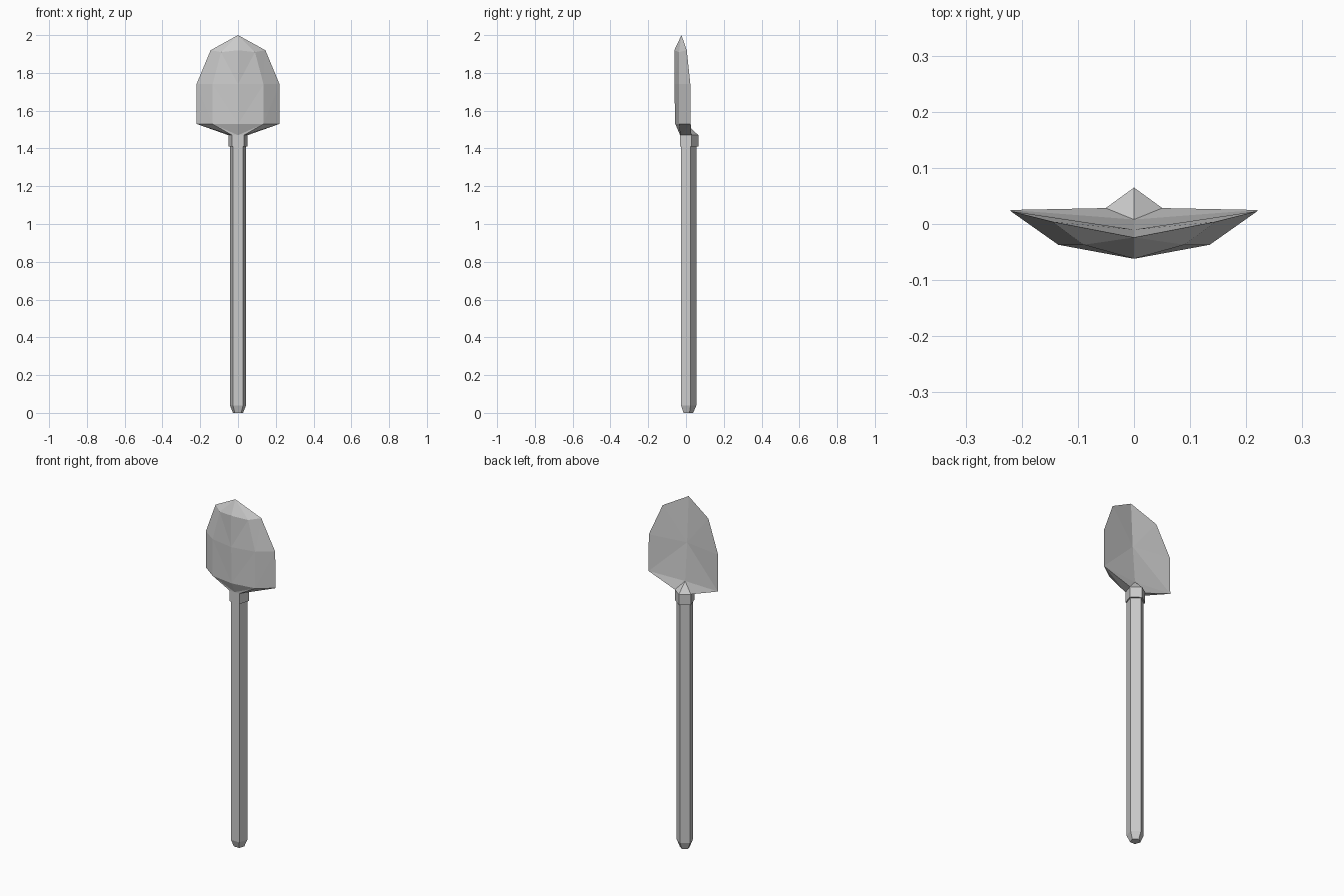
import bpy
import bmesh
from math import sin, cos, tau

old = bpy.data.objects.get("Cube")
if old:
    bpy.data.objects.remove(old, do_unlink=True)

grey = bpy.data.materials.new("plain grey")
grey.use_nodes = True
colour = (0.6, 0.6, 0.6, 1)
grey.diffuse_color = colour
grey.node_tree.nodes["Principled BSDF"].inputs["Base Color"].default_value = colour


def finish(name, bm):
    bmesh.ops.remove_doubles(bm, verts=bm.verts[:], dist=0.0005)
    bmesh.ops.recalc_face_normals(bm, faces=bm.faces[:])
    mesh = bpy.data.meshes.new(name)
    bm.to_mesh(mesh)
    bm.free()
    mesh.materials.append(grey)
    obj = bpy.data.objects.new(name, mesh)
    bpy.context.collection.objects.link(obj)


def pentagon(radius, y, z):
    """Five points with one corner pointing to the back."""
    return [(radius * sin(tau * i / 5), y + radius * cos(tau * i / 5), z)
            for i in range(5)]


def triangle(bm, *corners):
    """Add a triangle and its mirror image, skipping collapsed ones."""
    if len(set(corners)) == 3:
        for side in (1, -1):
            bm.faces.new([bm.verts.new((side * x, y, z)) for x, y, z in corners])


def fan(bm, hub, rim):
    for a, b in zip(rim, rim[1:]):
        triangle(bm, hub, a, b)


def loft(bm, rows):
    for low, high in zip(rows, rows[1:]):
        for i in range(len(low) - 1):
            triangle(bm, low[i], low[i + 1], high[i + 1])
            triangle(bm, low[i], high[i + 1], high[i])


# Handle: five-sided shaft with a tapered foot
bm = bmesh.new()
rings = [[bm.verts.new(p) for p in pentagon(r, 0.01, z)]
         for r, z in ((0.028, 0), (0.045, 0.04), (0.045, 1.42))]
for low, high in zip(rings, rings[1:]):
    for i in range(5):
        j = (i + 1) % 5
        bm.faces.new((low[i], low[j], high[j], high[i]))
bm.faces.new(rings[0])
bm.faces.new(rings[-1])
finish("handle", bm)

# Half rows across the blade and collar, from the middle outwards
base_back, base_side, base_front = pentagon(0.053, 0.012, 1.41)[:3]
collar_back, collar_side, collar_front = pentagon(0.053, 0.012, 1.47)[:3]
base = [(0, base_front[1], 1.41), base_front, base_side]
collar = [(0, collar_front[1], 1.47), collar_front, collar_side]
heel = [(0, -0.057, 1.53), (0.135, -0.037, 1.53), (0.22, 0.025, 1.53)]
shoulder = [(0, -0.062, 1.74), (0.135, -0.037, 1.74), (0.22, 0.023, 1.74)]
brow = [(0, -0.062, 1.92), (0.09, -0.037, 1.91), (0.145, 0.004, 1.92)]
tip = (0, -0.024, 2)
hollow = (0, -0.01, 1.74)
socket = (0, 0.008, 1.525)

# Blade and collar: lofted front, hollow back and peaked socket
bm = bmesh.new()
loft(bm, [base, collar, heel, shoulder, brow, [tip] * 3])
loft(bm, [[base_side, base_back], [collar_side, collar_back]])
fan(bm, base_back, [base_side, base_front, base[0]])
fan(bm, hollow, [tip, brow[-1], shoulder[-1], heel[-1], socket])
fan(bm, socket, [heel[-1], collar_side, collar_back])
finish("blade_and_collar", bm)
